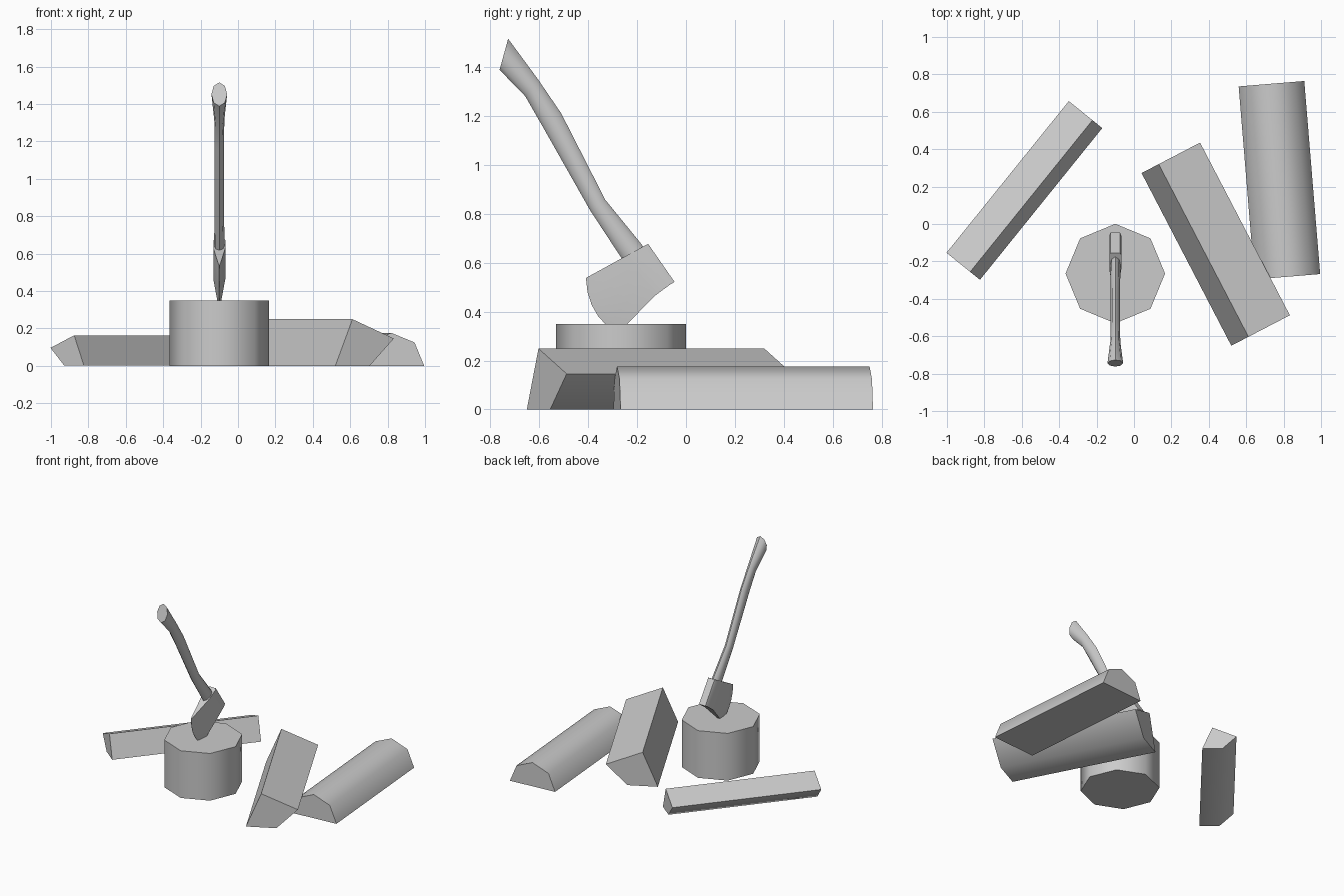
import bpy, bmesh, math
from mathutils import Vector

if "Cube" in bpy.data.objects:
    bpy.data.objects.remove(bpy.data.objects["Cube"], do_unlink=True)

GREY = (0.6, 0.6, 0.6, 1)
mat = bpy.data.materials.new("plain grey")
mat.use_nodes = True
mat.diffuse_color = GREY
mat.node_tree.nodes["Principled BSDF"].inputs["Base Color"].default_value = GREY

AXE_X = -0.1


def loft(name, rings, angle=50):
    """Skin a list of equal closed rings, cap both ends, and shade by angle."""
    bm = bmesh.new()
    loops = [[bm.verts.new(p) for p in ring] for ring in rings]
    n = len(loops[0])
    for a, b in zip(loops, loops[1:]):
        for i in range(n):
            j = (i + 1) % n
            bm.faces.new((a[i], a[j], b[j], b[i]))
    bm.faces.new(loops[0])
    bm.faces.new(loops[-1])
    bmesh.ops.remove_doubles(bm, verts=bm.verts, dist=0.0005)
    bmesh.ops.recalc_face_normals(bm, faces=bm.faces)
    mesh = bpy.data.meshes.new(name)
    bm.to_mesh(mesh)
    bm.free()
    mesh.materials.append(mat)
    obj = bpy.data.objects.new(name, mesh)
    bpy.context.collection.objects.link(obj)
    bpy.ops.object.select_all(action="DESELECT")
    obj.select_set(True)
    bpy.context.view_layer.objects.active = obj
    bpy.ops.object.shade_smooth_by_angle(angle=math.radians(angle))
    return obj


def split_log(name, start, end, radius, first, steps, heart):
    """Slice of an eight-sided log, lying along start to end (heart line)."""
    start, end = Vector(start), Vector(end)
    d = (end - start).normalized()
    side = Vector((-d.y, d.x, 0))
    angles = [math.radians(first + 45 * i) for i in range(steps + 1)]
    section = [(radius * math.cos(a), radius * math.sin(a)) for a in angles]
    if heart:
        section.append((0, 0))
    loft(name, [[p + side * u + Vector((0, 0, v)) for u, v in section]
                for p in (start, end)])


# Chopping block
def octagon(z, r=0.266):
    return [(AXE_X + r * math.cos(i * math.pi / 4),
             -0.265 + r * math.sin(i * math.pi / 4), z) for i in range(8)]


loft("chopping_block", [octagon(0), octagon(0.35)])

# Firewood: one half log and two quarter logs resting on their bark
split_log("half_log", (0.735, 0.75, 0), (0.82, -0.282, 0), 0.176, 0, 4, False)
split_log("large_quarter_log", (0.132, 0.32, 0.249), (0.612, -0.603, 0.249),
          0.27, -112.5, 2, True)
split_log("small_quarter_log", (-0.876, -0.256, 0.163), (-0.222, 0.555, 0.163),
          0.176, -112.5, 2, True)

# Axe handle: upper edge, lower edge (y, z) and half width of each ring
HANDLE = [((-0.727, 1.515), (-0.762, 1.388), 0.042),
          ((-0.604, 1.348), (-0.657, 1.28), 0.027),
          ((-0.51, 1.21), (-0.584, 1.153), 0.025),
          ((-0.33, 0.857), (-0.392, 0.814), 0.025),
          ((-0.18, 0.673), (-0.262, 0.616), 0.028),
          ((-0.11, 0.55), (-0.19, 0.5), 0.028)]


def handle_ring(upper, lower, half):
    a, b = Vector((AXE_X, *upper)), Vector((AXE_X, *lower))
    mid, arm = (a + b) / 2, (a - b) / 2
    return [mid + arm * math.cos(i * math.pi / 4)
            + Vector((half * math.sin(i * math.pi / 4), 0, 0)) for i in range(8)]


loft("axe_handle", [handle_ring(*h) for h in HANDLE])

# Axe head: stations from poll to cutting edge, in a frame tilted with the handle
POLL = Vector((AXE_X, -0.155, 0.677))
ALONG = Vector((0, -0.876, -0.481))
DOWN = Vector((0, 0.481, -0.876))
ROWS = 5
# distance from poll, bottom shift, bottom of head, half width, bulge of edge
HEAD = [(0.0, -0.02, 0.189, 0.026, 0), (0.012, -0.014, 0.189, 0.032, 0),
        (0.1, -0.02, 0.2, 0.032, 0), (0.265, -0.005, 0.255, 0.007, 0.03),
        (0.29, -0.005, 0.267, 0.0007, 0.036)]


def head_ring(dist, shift, bottom, half, bulge):
    rows = []
    for i in range(ROWS + 1):
        t = i / ROWS
        a = dist + shift * t + bulge * 4 * t * (1 - t)
        rows.append(POLL + ALONG * a + DOWN * bottom * t)
    x = Vector((half, 0, 0))
    return [p + x for p in rows] + [p - x for p in reversed(rows)]


loft("axe_head", [head_ring(*s) for s in HEAD], 30)
